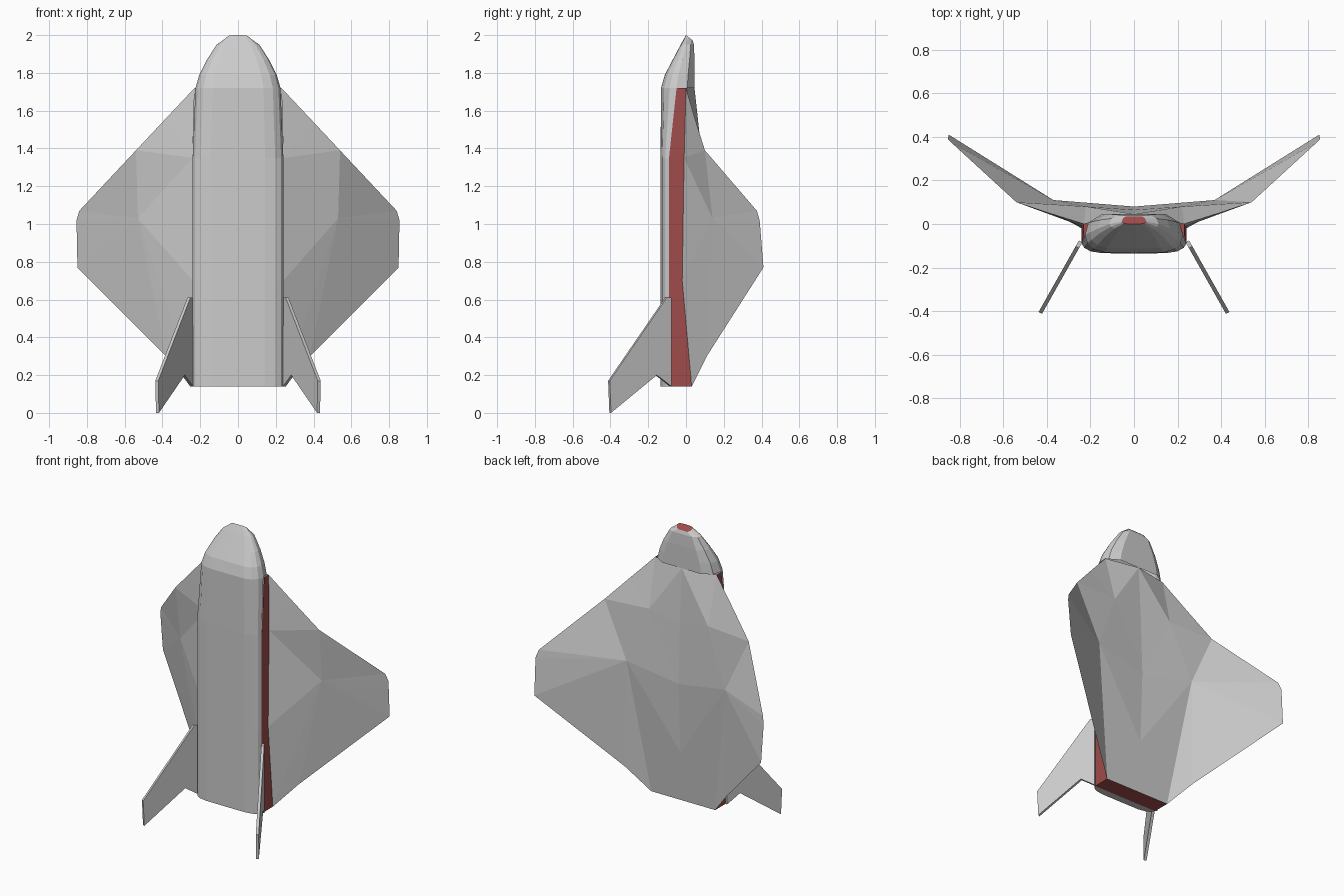
import bpy, bmesh
from mathutils import Vector

if "Cube" in bpy.data.objects:
    bpy.data.objects.remove(bpy.data.objects["Cube"])

red = bpy.data.materials.new("dark_red")
red.diffuse_color = (0.35, 0.07, 0.07, 1)
red.use_nodes = True
red.node_tree.nodes["Principled BSDF"].inputs["Base Color"].default_value = red.diffuse_color


def half_mesh(name, verts, faces, mat=None, red_faces=()):
    """Build the right half (+x), mirror it across x = 0 and weld the seam."""
    bm = bmesh.new()
    vs = [bm.verts.new(v) for v in verts]
    for i, f in enumerate(faces):
        face = bm.faces.new([vs[k] for k in f])
        face.material_index = 1 if i in red_faces else 0
    bmesh.ops.mirror(bm, geom=bm.verts[:] + bm.edges[:] + bm.faces[:],
                     axis='X', merge_dist=0.0005)
    bmesh.ops.remove_doubles(bm, verts=bm.verts[:], dist=0.0005)
    bmesh.ops.recalc_face_normals(bm, faces=bm.faces[:])
    me = bpy.data.meshes.new(name)
    bm.to_mesh(me)
    bm.free()
    ob = bpy.data.objects.new(name, me)
    bpy.context.collection.objects.link(ob)
    if mat:
        me.materials.append(mat)
    elif red_faces:
        me.materials.append(None)
        me.materials.append(red)
    return ob


def loft(rings):
    n = len(rings[0])
    verts = [p for r in rings for p in r]
    faces = [(i * n + j, i * n + j + 1, (i + 1) * n + j + 1, (i + 1) * n + j)
             for i in range(len(rings) - 1) for j in range(n - 1)]
    return verts, faces


def belly(z, w, yf, s):
    """Rounded front half of a body section, from centre line to side."""
    return [(0, yf, z), (0.6 * w, yf + 0.001, z),
            (0.82 * w, yf + 0.2 * (s - yf), z),
            (0.95 * w, yf + 0.55 * (s - yf), z), (w, s, z)]


# Fuselage: long flat-fronted shell with a closed tail
verts, faces = loft([belly(0.14, 0.24, -0.135, -0.085),
                     belly(0.70, 0.24, -0.135, -0.09),
                     belly(1.35, 0.24, -0.135, -0.09),
                     belly(1.72, 0.225, -0.132, -0.05)])
verts.append((0, -0.085, 0.14))
faces.append((0, 1, 2, 3, 4, len(verts) - 1))
half_mesh("fuselage", verts, faces)

# Nose: tapering closed section with a small red tip
rings = []
for z, w, yf, s, yb in [(1.72, 0.225, -0.132, -0.05, 0.045),
                        (1.79, 0.205, -0.112, -0.04, 0.045),
                        (1.87, 0.165, -0.070, -0.02, 0.045),
                        (1.95, 0.112, -0.028, 0.0, 0.042),
                        (2.00, 0.055, 0.0, 0.012, 0.035)]:
    ring = belly(z, w, yf, s) + [(0.93 * w, s + 0.6 * (yb - s), z),
                                 (0.65 * w, yb, z), (0, yb, z)]
    if z == 2.0:
        ring = [(x, y, z - 0.8 * y) for x, y, z in ring]
    rings.append(ring)
verts, faces = loft(rings)
n = len(verts)
faces.append(tuple(range(n - 8, n)))
half_mesh("nose", verts, faces, red_faces=(len(faces) - 1,))

# Red core: side bands and tail between fuselage and wing body
verts, faces = loft([[(w, s, z), (w, r, z)] for z, w, s, r in
                     [(0.14, 0.24, -0.085, 0.03), (0.70, 0.24, -0.09, -0.02),
                      (1.35, 0.24, -0.09, -0.01), (1.72, 0.23, -0.05, 0.0)]])
verts += [(0, -0.085, 0.14), (0, 0.03, 0.14)]
faces.append((0, 1, 9, 8))
half_mesh("red_core", verts, faces, red)

# Wing body: faceted back hull blending into upswept delta wings
P = {
    "c1": (0, 0.045, 1.72), "c2": (0, 0.065, 1.35), "c3": (0, 0.08, 0.95),
    "c4": (0, 0.06, 0.48), "c5": (0, 0.03, 0.14),
    "l0": (0.23, 0.0, 1.72), "l1": (0.39, 0.05, 1.55),
    "l2": (0.54, 0.10, 1.39), "l3": (0.84, 0.375, 1.07),
    "t1": (0.855, 0.39, 1.02), "t2": (0.85, 0.41, 0.77),
    "e1": (0.38, 0.11, 0.30), "e2": (0.24, 0.03, 0.14),
    "a": (0.37, 0.11, 1.02), "m": (0.22, 0.08, 1.40),
    "r1": (0.24, -0.01, 1.35), "r2": (0.24, -0.02, 0.70),
    "f": (0.53, 0.14, 1.03),
}
back = ("c1 l0 m,l0 l1 m,l1 l2 m,l2 a m,l2 l3 a,l3 t1 a,t1 t2 a,t2 e1 a,"
        "e1 e2 a,e2 c5 c4,e2 c4 a,a c4 c3,a c3 m,m c3 c2,c1 m c2")
front = ("l0 l1 r1,l1 l2 r1,l2 f r1,l2 l3 f,l3 t1 f,t1 t2 f,t2 e1 f,"
         "e1 e2 f,e2 r2 f,r2 r1 f")
keys = list(P)
half_mesh("wing_body", list(P.values()),
          [[keys.index(k) for k in f.split()]
           for f in (back + "," + front).split(",")])

# Tail fins: thin swept plates angled outward from the fuselage
root, span = Vector((0.245, -0.08, 0)), Vector((0.185, -0.328, 0))
side = Vector((0.328, 0.185, 0)).normalized() * 0.009
outline = [(0, 0.61), (0.08, 0.61), (1, 0.17), (0.98, 0), (0.24, 0.2), (0, 0.14)]
verts = [root + span * t + Vector((0, 0, z)) + side * d
         for d in (-1, 1) for t, z in outline]
faces = [tuple(range(6)), tuple(range(6, 12))]
faces += [(i, (i + 1) % 6, (i + 1) % 6 + 6, i + 6) for i in range(6)]
half_mesh("tail_fins", verts, faces)
